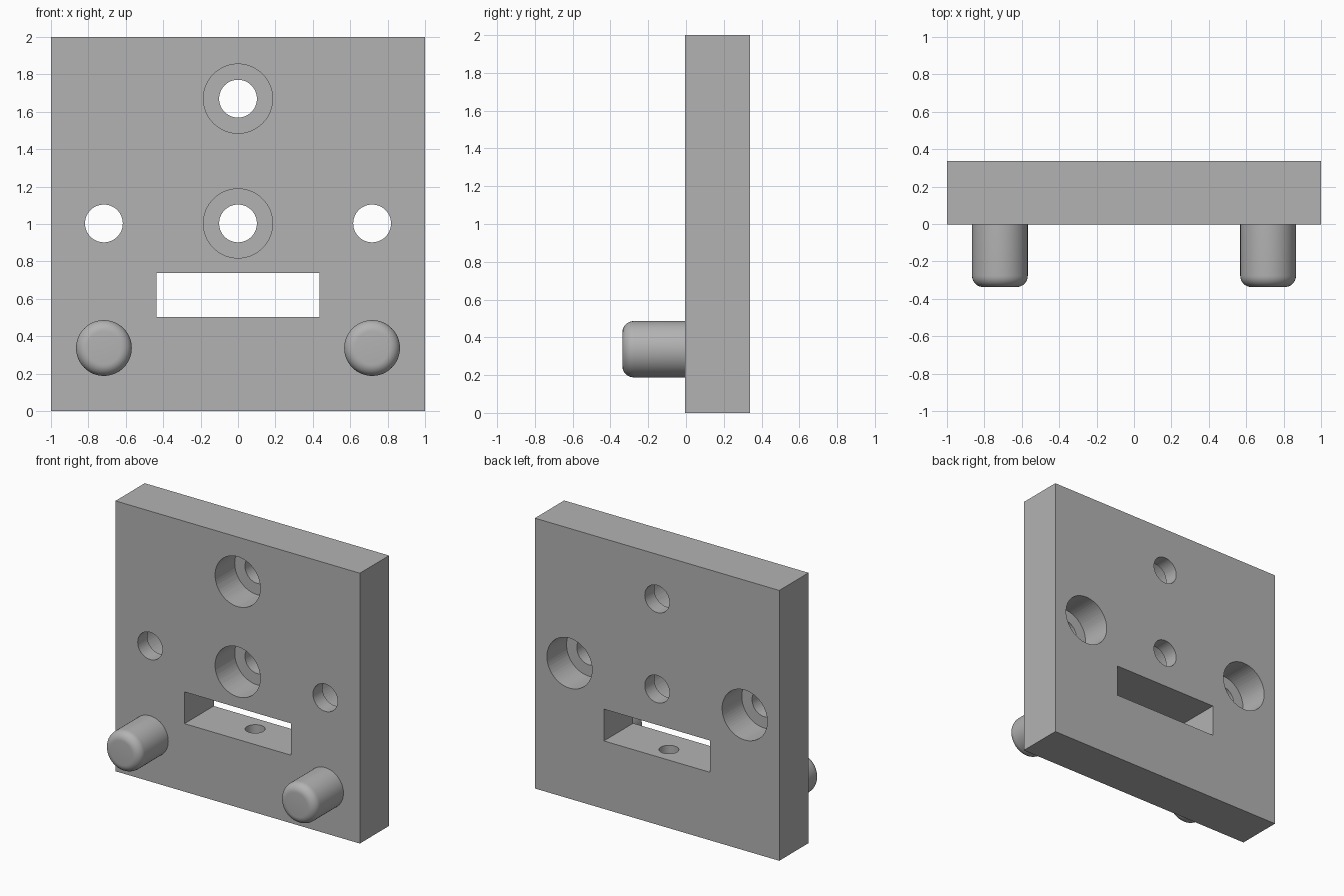
import bpy
import bmesh
from math import pi, sin, cos
from mathutils import Matrix, Vector

if "Cube" in bpy.data.objects:
    bpy.data.objects.remove(bpy.data.objects["Cube"])

FRONT, BACK = -0.004, 0.338
THICK = BACK - FRONT
BORE_DEPTH = 0.23
HOLE_R, BORE_R = 0.101, 0.185
SIDE_X = 0.717

grey = bpy.data.materials.new("plain grey")
grey.use_nodes = True
colour = (0.45, 0.45, 0.45, 1)
grey.diffuse_color = colour
grey.node_tree.nodes["Principled BSDF"].inputs["Base Color"].default_value = colour


def finish(bm, name):
    bmesh.ops.recalc_face_normals(bm, faces=bm.faces)
    mesh = bpy.data.meshes.new(name)
    bm.to_mesh(mesh)
    bm.free()
    mesh.materials.append(grey)
    obj = bpy.data.objects.new(name, mesh)
    bpy.context.collection.objects.link(obj)
    return obj


def box(name, x, y, z):
    """Box from (low, high) ranges."""
    bm = bmesh.new()
    bmesh.ops.create_cube(bm, size=1)
    for v in bm.verts:
        v.co = [lo + (c + 0.5) * (hi - lo) for c, (lo, hi) in zip(v.co, (x, y, z))]
    return finish(bm, name)


def lathe(name, profile, origin, along_y=True, steps=64):
    """Turn (radius, height) points about an axis; the ends lie on it."""
    bm = bmesh.new()
    rings = []
    for r, h in profile:
        rings.append([bm.verts.new((r * cos(a), r * sin(a), h))
                      for a in (2 * pi * i / steps for i in range(steps))])
    for low, high in zip(rings, rings[1:]):
        for i in range(steps):
            j = (i + 1) % steps
            bm.faces.new((low[i], low[j], high[j], high[i]))
    bm.faces.new(rings[0])
    bm.faces.new(rings[-1])
    turn = Matrix.Rotation(-pi / 2, 4, "X") if along_y else Matrix()
    bm.transform(Matrix.Translation(Vector(origin)) @ turn)
    return finish(bm, name)


def smooth(obj):
    bpy.ops.object.select_all(action="DESELECT")
    obj.select_set(True)
    bpy.context.view_layer.objects.active = obj
    bpy.ops.object.shade_smooth_by_angle(angle=pi / 6)


plate = box("plate", (-1, 1), (FRONT, BACK), (0, 2))
cutters = []

# Counterbored holes: the middle pair opens to the front, the side pair to the back
over = 0.05
front_bore = [(BORE_R, -over), (BORE_R, BORE_DEPTH),
              (HOLE_R, BORE_DEPTH), (HOLE_R, THICK + over)]
back_bore = [(r, THICK - h) for r, h in reversed(front_bore)]
for x, z, profile in ((0, 1.67, front_bore), (0, 1.003, front_bore),
                      (SIDE_X, 1.003, back_bore), (-SIDE_X, 1.003, back_bore)):
    cutters.append(lathe("hole_cutter", profile, (x, FRONT, z)))

# Slot through the plate, with a blind hole in its floor
cutters.append(box("slot_cutter", (-0.435, 0.435),
                   (FRONT - over, BACK + over), (0.503, 0.738)))
cutters.append(lathe("floor_hole_cutter", [(0.067, 0.25), (0.067, 0.6)],
                     (0, 0.2, 0), along_y=False))

for cutter in cutters:
    cut = plate.modifiers.new("cut", "BOOLEAN")
    cut.operation, cut.solver, cut.object = "DIFFERENCE", "EXACT", cutter
    smooth(plate)
    bpy.context.view_layer.objects.active = plate
    bpy.ops.object.modifier_apply(modifier="cut")
for cutter in cutters:
    bpy.data.objects.remove(cutter)
plate.modifiers.clear()
smooth(plate)

# Round pegs with filleted tips
PEG_R, FILLET, TIP = 0.149, 0.06, 0.333
peg_profile = [(PEG_R, -0.02), (PEG_R, TIP - FILLET)]
for i in range(1, 9):
    a = pi / 2 * i / 8
    peg_profile.append((PEG_R - FILLET * (1 - cos(a)), TIP - FILLET * (1 - sin(a))))
peg_profile = [(r, -h) for r, h in peg_profile]
for side, x in (("left", SIDE_X), ("right", -SIDE_X)):
    smooth(lathe(side + "_peg", peg_profile, (x, FRONT, 0.337)))
